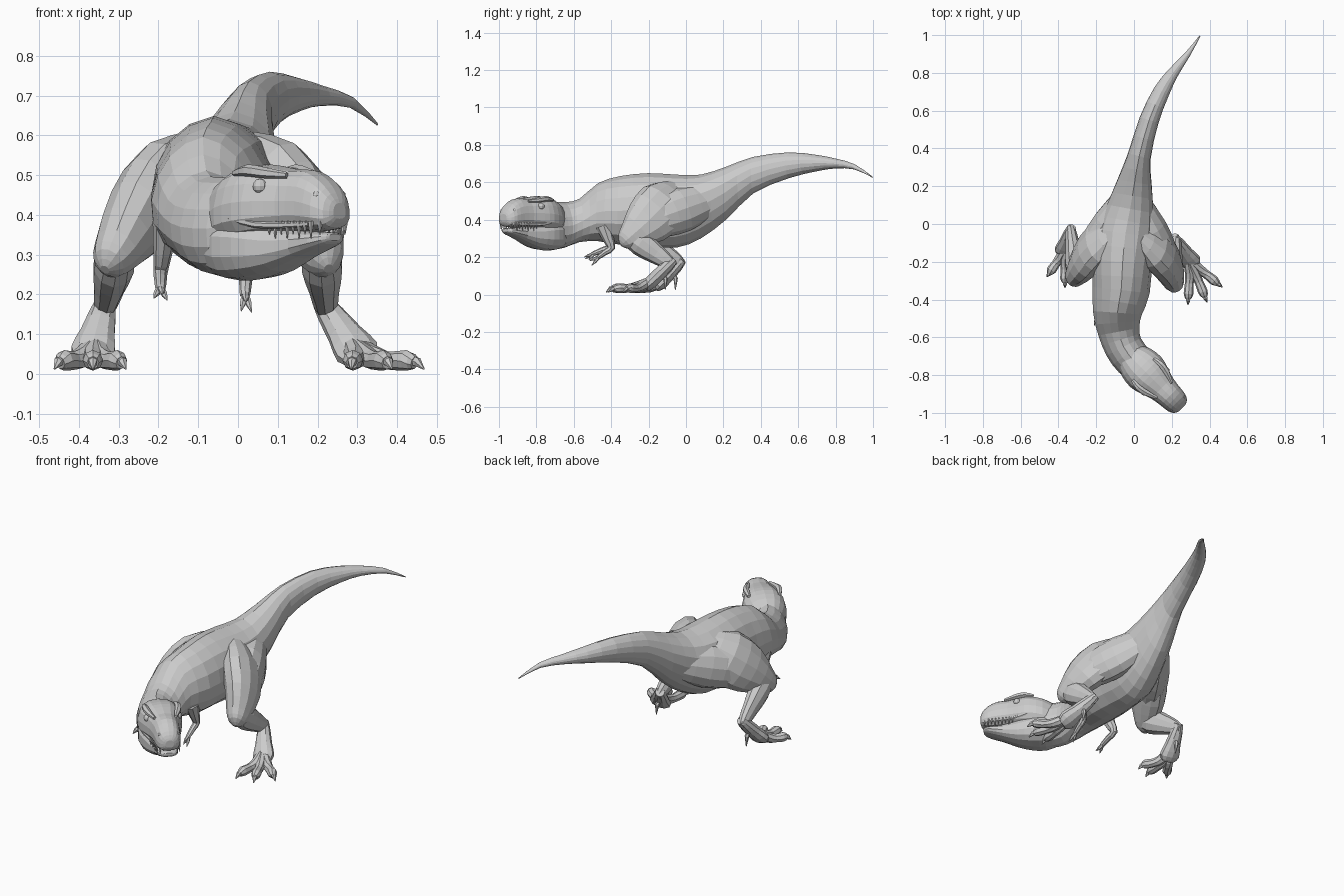
import bpy, bmesh, math
from mathutils import Vector

if "Cube" in bpy.data.objects:
    bpy.data.objects.remove(bpy.data.objects["Cube"])

X = Vector((1, 0, 0))


def catmull(pts, sub):
    """Smoothly resample control rings."""
    out = []
    for i in range(len(pts) - 1):
        p0, p1 = pts[max(i - 1, 0)], pts[i]
        p2, p3 = pts[i + 1], pts[min(i + 2, len(pts) - 1)]
        for k in range(sub):
            t = k / sub
            out.append([0.5 * (2 * b + (c - a) * t + (2 * a - 5 * b + 4 * c - d) * t * t
                               + (3 * b - a - 3 * c + d) * t ** 3)
                        for a, b, c, d in zip(p0, p1, p2, p3)])
    return out + [list(pts[-1])]


def loft(name, *strips, sides=10, sub=2, vertical=False, power=1.0, egg=0.0, keel=0.0):
    """Skin rings (x, y, z, half width, half height, optional egg) into one flat-shaded object."""
    bm = bmesh.new()
    for strip in strips:
        rings = catmull(strip, sub)
        pos = [Vector(r[:3]) for r in rings]
        loops = []
        for i, r in enumerate(rings):
            t = pos[min(i + 1, len(pos) - 1)] - pos[max(i - 1, 0)]
            if vertical:
                t.z = 0
            t.normalize()
            side = (X - t * t.dot(X)).normalized()
            up = t.cross(side)
            w, h = max(r[3], 0.001), max(r[4], 0.001)
            e = r[5] if len(r) > 5 else egg
            loop = []
            for k in range(sides):
                a = math.pi / 2 + 2 * math.pi * k / sides
                c, s = math.cos(a), math.sin(a)
                c = math.copysign(abs(c) ** power, c)
                s = math.copysign(abs(s) ** power, s)
                lift = 1 + (keel if k == 0 else 0)
                loop.append(bm.verts.new(pos[i] + side * (w * c * (1 - e * s)) + up * (h * s * lift)))
            loops.append(loop)
        for a, b in zip(loops, loops[1:]):
            for k in range(sides):
                n = (k + 1) % sides
                bm.faces.new((a[k], a[n], b[n], b[k]))
        bm.faces.new(loops[0])
        bm.faces.new(loops[-1][::-1])
    bmesh.ops.recalc_face_normals(bm, faces=bm.faces)
    me = bpy.data.meshes.new(name)
    bm.to_mesh(me)
    bm.free()
    ob = bpy.data.objects.new(name, me)
    bpy.context.collection.objects.link(ob)
    return ob


def mix(a, b, t):
    return tuple(Vector(a).lerp(Vector(b), t))


# Tail, torso and neck in one skin, tail tip first
loft("body", [
    (.35, .997, .628, .003, .003, 0), (.285, .9, .683, .015, .014, 0),
    (.207, .8, .7, .03, .026, 0), (.145, .7, .702, .044, .043, 0),
    (.08, .55, .69, .052, .068, 0), (.028, .36, .637, .062, .096, -.05),
    (.003, .22, .543, .092, .138, -.15), (-.02, .08, .468, .125, .168, -.22),
    (-.045, -.05, .443, .15, .192, -.2), (-.06, -.2, .45, .155, .193, -.05),
    (-.068, -.35, .447, .152, .181, .08), (-.088, -.47, .438, .13, .153, .12),
    (-.08, -.57, .394, .11, .114, .1), (-.055, -.65, .37, .102, .12, .1),
    (-.005, -.72, .366, .1, .124, .1), (.05, -.775, .37, .08, .1, .1),
], sides=16, sub=2, vertical=True, keel=.03)

# Head, laid out along its own turned axis
ORIGIN, AXIS, SIDE = Vector((-.03, -.692, 0)), Vector((.71, -.704, 0)), Vector((.704, .71, 0))


def H(s, lat, z):
    return tuple(ORIGIN + AXIS * s + SIDE * lat + Vector((0, 0, z)))


def head_rings(rows):
    return [H(s, 0, (lo + hi) / 2) + (w, (hi - lo) / 2) for s, w, lo, hi in rows]


loft("skull", head_rings([
    (0, .075, .31, .48), (.06, .105, .325, .51), (.13, .114, .335, .526),
    (.19, .1, .345, .524), (.25, .08, .355, .515), (.31, .07, .357, .512),
    (.36, .064, .36, .487), (.39, .048, .368, .455), (.402, .022, .39, .43),
]), sides=16, vertical=True, power=.78, egg=.12)
loft("lower_jaw", head_rings([
    (-.01, .08, .25, .4), (.05, .104, .235, .405), (.12, .106, .238, .4),
    (.2, .086, .257, .378), (.28, .063, .29, .363), (.34, .055, .312, .358),
    (.375, .04, .326, .356), (.385, .02, .335, .352),
]), sides=14, vertical=True, power=.8)

# Teeth down both sides of the upper jaw
teeth = []
for sgn in (-1, 1):
    for i in range(9):
        s = .225 + .019 * i
        lat = sgn * (.08 - .018 * i / 8 - (.012 if i == 8 else 0))
        drop = .016 + .01 * (i % 2)
        teeth.append([H(s, lat * .9, .385) + (.008, .008), H(s, lat * .9, .366 - drop) + (.001, .001)])
loft("teeth", *teeth, sides=5, sub=1)

# Brows, eyes, nostrils and lip folds on both sides
for sgn, nm in ((-1, "left"), (1, "right")):
    loft(nm + "_brow", [
        H(.11, sgn * .08, .505) + (.01, .008), H(.16, sgn * .085, .512) + (.017, .015),
        H(.21, sgn * .076, .506) + (.017, .014), H(.27, sgn * .055, .5) + (.008, .008),
    ], sides=6, vertical=True)
    loft(nm + "_lip_fold", [
        H(.07, sgn * .1, .415) + (.006, .008), H(.12, sgn * .107, .395) + (.007, .01),
        H(.19, sgn * .092, .376) + (.007, .009), H(.27, sgn * .069, .374) + (.006, .008),
        H(.35, sgn * .059, .377) + (.005, .007),
    ], sides=6, vertical=True)
    for part, p, r in (("eye", H(.2, sgn * .081, .472), .019), ("nostril", H(.365, sgn * .046, .45), .01)):
        bpy.ops.mesh.primitive_uv_sphere_add(segments=10, ring_count=6, radius=r, location=p)
        bpy.context.object.name = f"{nm}_{part}"


def leg(nm, haunch, hip, mid, low, knee, ankle, ball, toes):
    # Thigh plus the haunch muscle that ties it into the tail base
    loft(nm + "_thigh", [
        hip + (.05, .08), mid + (.088, .145), low + (.082, .13),
        knee + (.06, .075), mix(low, knee, 1.4) + (.042, .05), mix(low, knee, 1.6) + (.012, .014),
    ], [
        haunch + (.06, .09), mix(haunch, low, .4) + (.085, .12),
        mix(haunch, low, .75) + (.085, .11), low + (.06, .09),
    ], sides=12, sub=2)
    loft(nm + "_shin", [
        mix(knee, ankle, -.16) + (.022, .024), mix(knee, ankle, -.08) + (.044, .048),
        mix(knee, ankle, .25) + (.053, .068), mix(knee, ankle, .65) + (.039, .054),
        mix(knee, ankle, .95) + (.03, .038), mix(knee, ankle, 1.1) + (.016, .02),
    ], sides=10, sub=2)
    loft(nm + "_instep", [
        mix(ankle, ball, -.15) + (.024, .024), mix(ankle, ball, .15) + (.034, .034),
        mix(ankle, ball, .6) + (.045, .035), ball + (.058, .034), mix(ankle, ball, 1.2) + (.035, .02),
    ], sides=10, sub=2)
    toe_strips, claws = [], []
    for tip in toes:
        root = mix(ankle, ball, .75)
        toe_strips.append([
            root + (.022, .022), mix(ball, tip, .25)[:2] + (.044, .027, .027),
            mix(ball, tip, .5)[:2] + (.033, .023, .023), mix(ball, tip, .74)[:2] + (.034, .026, .026),
            mix(ball, tip, .86)[:2] + (.028, .015, .017),
        ])
        claws.append([mix(ball, tip, .76)[:2] + (.035, .014, .014),
                      mix(ball, tip, .9)[:2] + (.03, .012, .013), tip + (.002, .002)])
    loft(nm + "_toes", *toe_strips, sides=8, sub=2)
    # Small rear toe
    a = Vector(mix(ankle, ball, .4))
    claws.append([tuple(a) + (.014, .014), tuple(a + Vector((.004, .022, -.04))) + (.012, .012),
                  (a.x + .01, a.y + .02, .025, .002, .002)])
    loft(nm + "_claws", *claws, sides=6, sub=1)


leg("left_leg", (-.05, .14, .5), (-.1, -.03, .55), (-.185, -.1, .475), (-.255, -.19, .39),
    (-.305, -.265, .31), (-.335, -.035, .17), (-.365, -.14, .055),
    [(-.462, -.28, .012), (-.365, -.338, .012), (-.282, -.3, .012)])
leg("right_leg", (.03, .11, .5), (.02, -.05, .55), (.105, -.12, .475), (.175, -.21, .385),
    (.208, -.295, .31), (.222, -.085, .165), (.3, -.2, .055),
    [(.285, -.428, .012), (.388, -.415, .012), (.468, -.335, .012)])


def arm(nm, shoulder, elbow, wrist, tips):
    loft(nm + "_arm", [shoulder + (.035, .045), mix(shoulder, elbow, .6) + (.024, .03),
                       elbow + (.018, .022), mix(elbow, wrist, .5) + (.016, .016),
                       wrist + (.014, .013), mix(elbow, wrist, 1.2) + (.012, .008)], sides=8, sub=2)
    loft(nm + "_fingers", *[[wrist + (.009, .009), mix(wrist, t, .6) + (.008, .008), t + (.001, .001)]
                            for t in tips], sides=6, sub=1)


arm("left", (-.18, -.45, .38), (-.195, -.4, .255), (-.195, -.49, .22),
    [(-.212, -.54, .19), (-.19, -.545, .2), (-.178, -.52, .185)])
arm("right", (.02, -.44, .37), (.02, -.4, .25), (.018, -.46, .205),
    [(.008, -.5, .158), (.034, -.505, .155), (.02, -.515, .18)])
